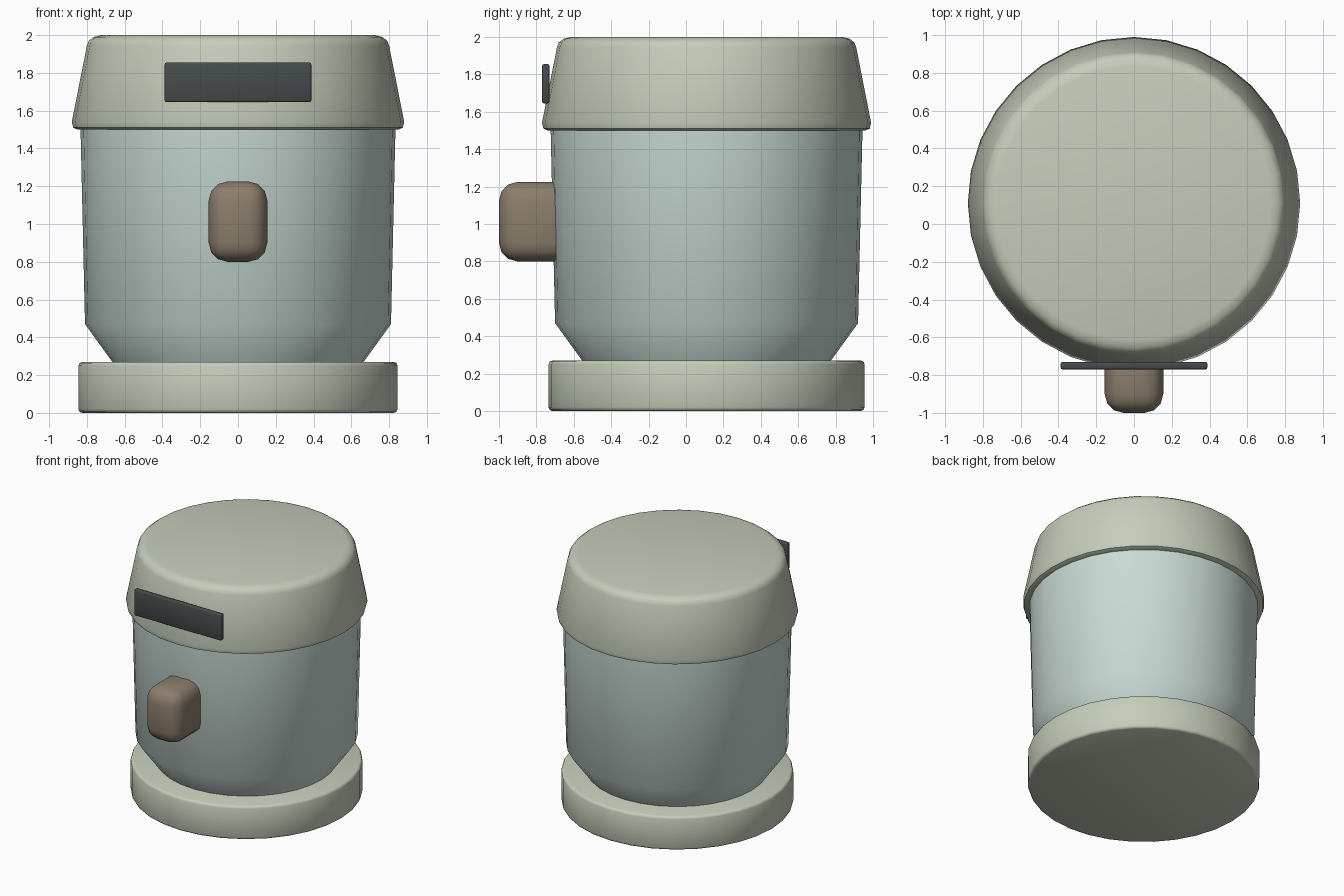
import bpy, bmesh, math

if "Cube" in bpy.data.objects:
    bpy.data.objects.remove(bpy.data.objects["Cube"])

CY = 0.11   # axis of the round parts


def material(name, rgb):
    m = bpy.data.materials.new(name)
    m.diffuse_color = (*rgb, 1)
    m.use_nodes = True
    m.node_tree.nodes["Principled BSDF"].inputs["Base Color"].default_value = m.diffuse_color
    return m


def finish(name, bm, mat):
    bmesh.ops.recalc_face_normals(bm, faces=bm.faces)
    me = bpy.data.meshes.new(name)
    bm.to_mesh(me)
    bm.free()
    ob = bpy.data.objects.new(name, me)
    bpy.context.collection.objects.link(ob)
    me.materials.append(mat)
    bpy.ops.object.select_all(action='DESELECT')
    ob.select_set(True)
    bpy.context.view_layer.objects.active = ob
    bpy.ops.object.shade_smooth_by_angle(angle=math.radians(50))
    return ob


def lathe(name, profile, mat, n=32):
    """Closed round part from (radius, z) rings, bottom to top."""
    bm = bmesh.new()
    rings = [[bm.verts.new((r * math.cos(2 * math.pi * i / n),
                            CY + r * math.sin(2 * math.pi * i / n), z))
              for i in range(n)] for r, z in profile]
    for a, b in zip(rings, rings[1:]):
        for i in range(n):
            j = (i + 1) % n
            bm.faces.new((a[i], a[j], b[j], b[i]))
    bm.faces.new(rings[0][::-1])
    bm.faces.new(rings[-1])
    return finish(name, bm, mat)


def rounded_box(name, lo, hi, bevel, segments, mat):
    bm = bmesh.new()
    bmesh.ops.create_cube(bm, size=1)
    for v in bm.verts:
        v.co = [(a + b) / 2 + c * (b - a) for a, b, c in zip(lo, hi, v.co)]
    bmesh.ops.bevel(bm, geom=bm.edges[:], offset=bevel, segments=segments,
                    profile=0.5, affect='EDGES')
    return finish(name, bm, mat)


green = material("sage", (0.56, 0.61, 0.49))
blue = material("pale_blue", (0.58, 0.70, 0.66))
brown = material("brown", (0.26, 0.21, 0.15))
dark = material("dark_grey", (0.06, 0.07, 0.07))

# Base ring, container and lid
lathe("base", [(0.825, 0), (0.839, 0.006), (0.845, 0.02), (0.845, 0.25),
               (0.839, 0.264), (0.825, 0.27)], green)
lathe("container", [(0.60, 0.18), (0.81, 0.47), (0.835, 1.56)], blue)
lathe("lid", [(0.85, 1.50), (0.872, 1.51), (0.88, 1.54), (0.80, 1.945),
              (0.79, 1.97), (0.765, 1.99), (0.725, 2.0)], green)

# Front knob and label plate
rounded_box("knob", (-0.155, -1.0, 0.80), (0.155, -0.58, 1.225), 0.1, 3, brown)
rounded_box("label_plate", (-0.388, -0.77, 1.645), (0.388, -0.73, 1.855),
            0.01, 2, dark)
